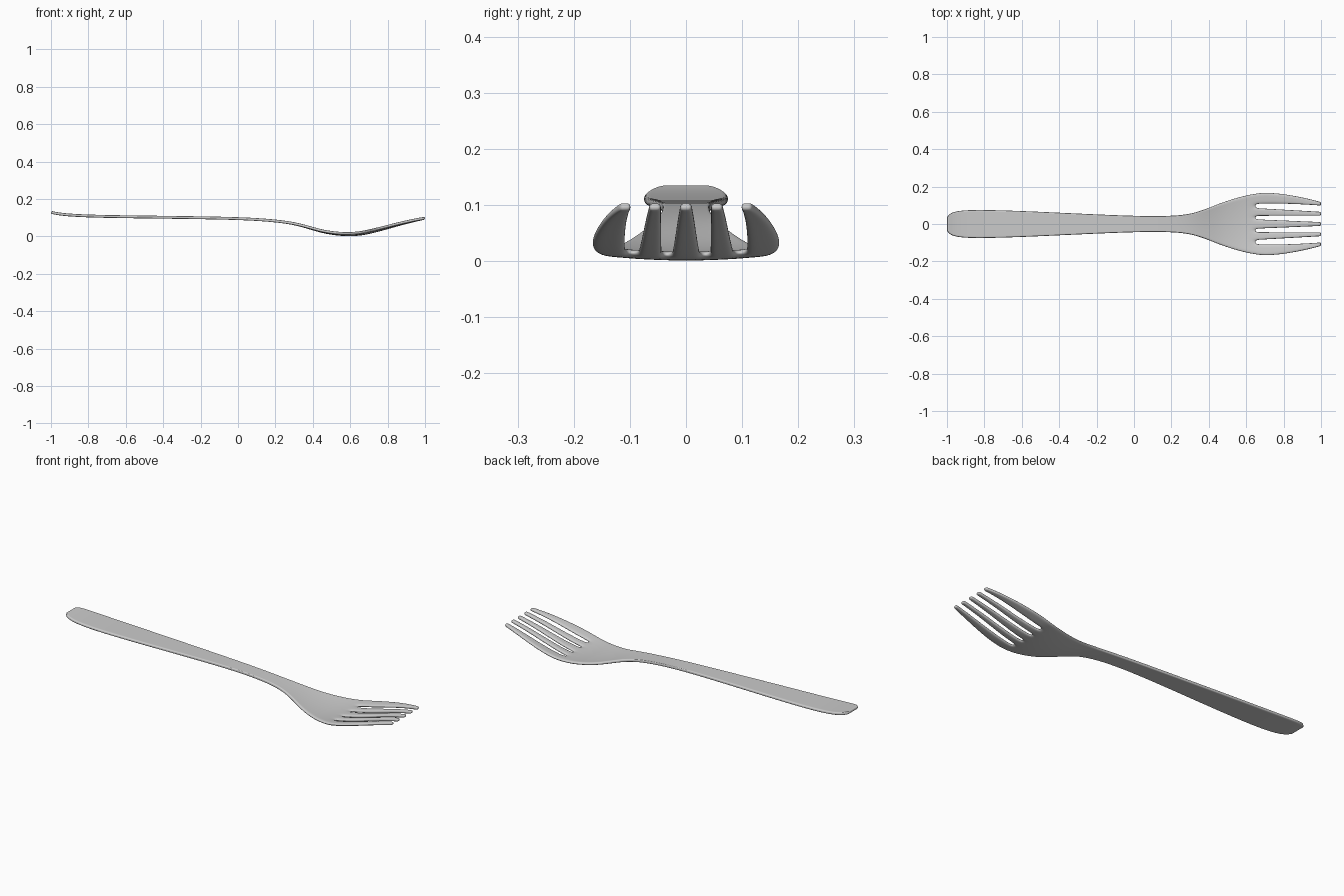
import bpy, bmesh

if "Cube" in bpy.data.objects:
    bpy.data.objects.remove(bpy.data.objects["Cube"])

# Stations along the length: x, half width, mid-surface height, edge cupping
ROWS = [
    (-1.0, .036, .129, 0), (-.988, .054, .126, 0), (-.955, .069, .119, 0),
    (-.88, .076, .112, 0), (-.75, .075, .107, 0), (-.55, .068, .104, 0),
    (-.3, .056, .101, 0), (-.05, .045, .097, 0), (.1, .042, .091, 0),
    (.22, .044, .081, 0), (.31, .055, .067, .001), (.39, .082, .043, .003),
    (.46, .112, .022, .005), (.54, .138, .010, .007), (.60, .154, .0075, .009),
    (.65, .163, .011, .010), (.68, .167, .016, .011), (.73, .168, .027, .011),
    (.80, .161, .046, .009), (.88, .147, .069, .006), (.95, .131, .086, .003),
    (.985, .122, .094, .001), (1.0, .117, .097, 0),
]
ROOT = .65
BASE = (.026, .043, .086, .107)   # tine edges at the slot roots
TIP = (.0105, .0445, .0655, .098)  # tine edges at the tips


def columns(x, w):
    """Fifteen y positions across the fork: three per tine."""
    if x <= ROOT:
        c, i1, i2, o1 = (b * w / .163 for b in BASE)
    else:
        t = (x - ROOT) / (1 - ROOT)
        c, i1, i2, o1 = (a + (b - a) * t for a, b in zip(BASE, TIP))
        o1 += .02 * t * (1 - t)
    half = [c, i1, (i1 + i2) / 2, i2, o1, (o1 + w) / 2, w]
    return [-y for y in reversed(half)] + [0] + half


# Fork sheet, leaving out the slots between the tines
bm = bmesh.new()
grid = [[bm.verts.new((x, y, z + cup * (y / w) ** 2)) for y in columns(x, w)]
        for x, w, z, cup in ROWS]
SLOTS = (2, 5, 8, 11)
for r in range(len(ROWS) - 1):
    for c in range(14):
        if ROWS[r][0] >= ROOT and c in SLOTS:
            continue
        bm.faces.new((grid[r][c], grid[r + 1][c],
                      grid[r + 1][c + 1], grid[r][c + 1]))
mesh = bpy.data.meshes.new("fork")
bm.to_mesh(mesh)
bm.free()
fork = bpy.data.objects.new("fork", mesh)
bpy.context.collection.objects.link(fork)

# Metal thickness and rounded edges
solid = fork.modifiers.new("thickness", 'SOLIDIFY')
solid.thickness = .015
solid.offset = 0
sub = fork.modifiers.new("smooth", 'SUBSURF')
sub.levels = sub.render_levels = 3
for p in mesh.polygons:
    p.use_smooth = True
